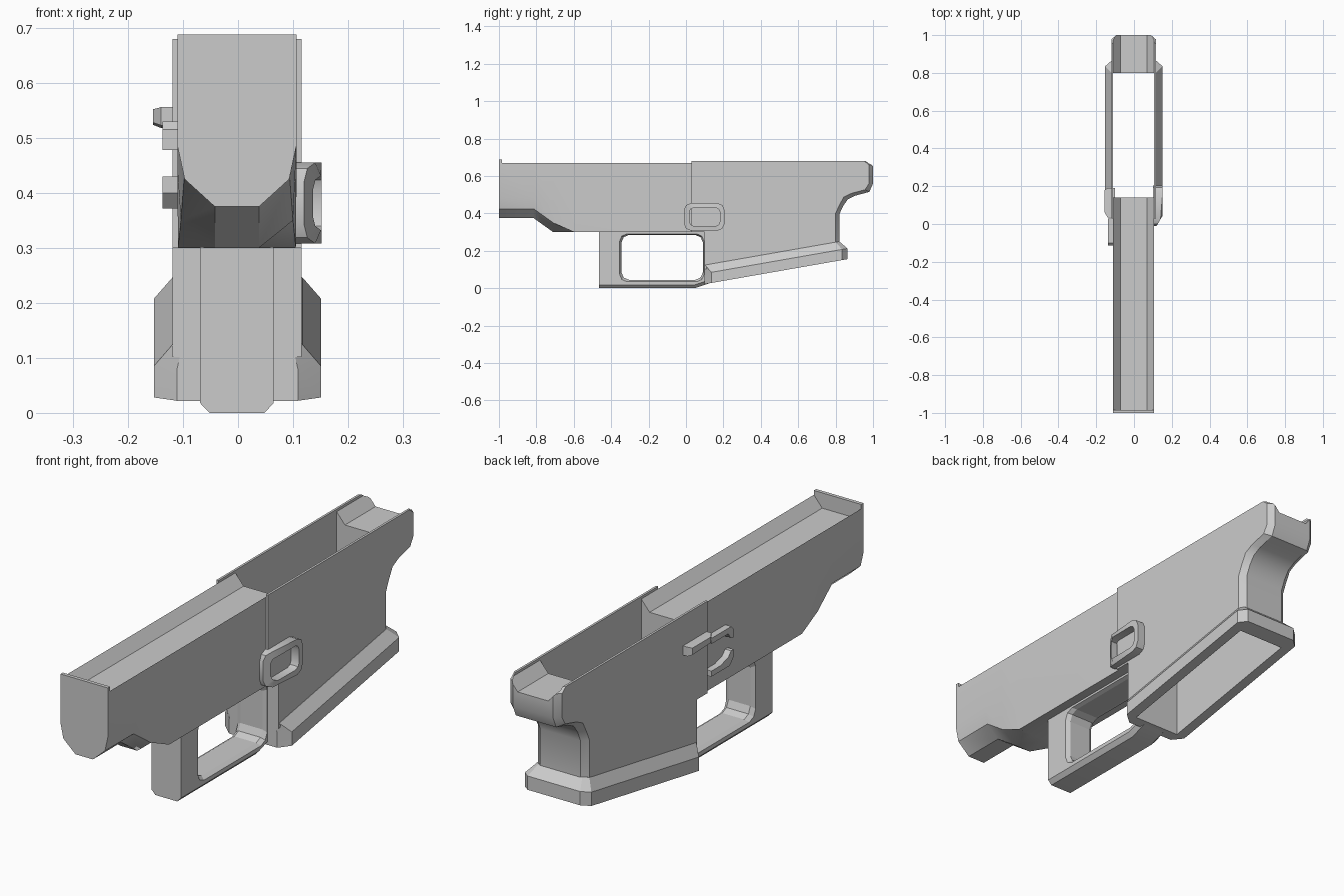
import bpy, bmesh
from math import radians

if "Cube" in bpy.data.objects:
    bpy.data.objects.remove(bpy.data.objects["Cube"])

CX = -0.002  # middle of the main body


def loft(name, rings, loop=False, smooth=30):
    """Skin a list of equal-length rings of 3D points; cap the ends unless looped."""
    bm = bmesh.new()
    vs = [[bm.verts.new(p) for p in r] for r in rings]
    n, m = len(rings[0]), len(rings)
    for i in range(m if loop else m - 1):
        a, b = vs[i], vs[(i + 1) % m]
        for j in range(n):
            k = (j + 1) % n
            bm.faces.new((a[j], a[k], b[k], b[j]))
    if not loop:
        bm.faces.new(vs[0])
        bm.faces.new(vs[-1])
    bmesh.ops.recalc_face_normals(bm, faces=bm.faces)
    me = bpy.data.meshes.new(name)
    bm.to_mesh(me)
    bm.free()
    ob = bpy.data.objects.new(name, me)
    bpy.context.collection.objects.link(ob)
    if smooth:
        bpy.ops.object.select_all(action='DESELECT')
        ob.select_set(True)
        bpy.context.view_layer.objects.active = ob
        bpy.ops.object.shade_smooth_by_angle(angle=radians(smooth))
    return ob


def side(name, layers, **kw):
    """Layers of (x, [(y, z), ...]) skinned across x."""
    return loft(name, [[(x, y, z) for y, z in p] for x, p in layers], **kw)


def cross(pts, y):
    """Mirror a half cross-section of (x, z) at depth y."""
    return [(CX + x, y, z) for x, z in pts] + [(CX - x, y, z) for x, z in reversed(pts)]


def cut(ob, cutter):
    m = ob.modifiers.new("cut", 'BOOLEAN')
    m.operation = 'DIFFERENCE'
    m.solver = 'EXACT'
    m.object = cutter
    cutter.hide_render = True
    cutter.hide_set(True)


def sole(y):
    """Height of the sloping underside of the well."""
    return 0.022 + 0.175 * (y - 0.10)


# front body: trough on top, narrow rounded nose running into a square belly
trough = [(0.070, 0.625), (0.108, 0.67)]
bodies = [
    (-0.99, [(0.108, 0.485), (0.095, 0.425), (0.04, 0.375)]),
    (-0.815, [(0.108, 0.485), (0.096, 0.425), (0.04, 0.375)]),
    (-0.71, [(0.108, 0.44), (0.102, 0.35), (0.04, 0.30)]),
    (-0.60, [(0.108, 0.40), (0.107, 0.301), (0.04, 0.30)]),
    (0.05, [(0.108, 0.40), (0.107, 0.301), (0.04, 0.30)]),
]
loft("front_body", [cross(trough + p, y) for y, p in bodies])

# end plate with a small raised lip
plate = [(0.108, 0.688), (0.108, 0.485), (0.095, 0.425), (0.04, 0.375)]
loft("end_plate", [cross(plate, y) for y in (-1.0, -0.985)])

# rear well housing with chamfered back corners
fixed = [(0.70, sole(0.70) + 0.08), (0.10, sole(0.10) + 0.08), (0.10, 0.30),
         (0.03, 0.30), (0.03, 0.68)]
back = [(0.975, 0.68), (1.0, 0.66), (1.0, 0.56), (0.98, 0.515), (0.905, 0.495),
        (0.865, 0.475), (0.84, 0.44), (0.822, 0.40), (0.822, sole(0.82) + 0.08)]
outer = fixed + back
inset = fixed + [(y - 0.022, z + (0.012 if 0.45 < z < 0.56 else 0)) for y, z in back]
well = side("well_housing", [(CX - 0.1175, inset), (CX - 0.092, outer),
                             (CX + 0.092, outer), (CX + 0.1175, inset)])

# flared skirt around the bottom of the well
narrow = [(0.10, 0.10), (0.118, 0.102), (0.118, 0.80), (0.10, 0.82)]
wide = [(0.11, 0.10), (0.152, 0.135), (0.152, 0.835), (0.12, 0.863)]


def skirt_ring(half, lift):
    pts = half + [(-x, y) for x, y in reversed(half)]
    return [(CX * 0.5 + x, y, sole(y) + lift) for x, y in pts]


skirt = loft("well_skirt", [skirt_ring(narrow, 0.102), skirt_ring(wide, 0.057),
                            skirt_ring(wide, 0.0)])

# through pocket and top trough cutters
pocket = loft("pocket_cutter", [[(CX + x, y, z) for x, y in
              ((-0.108, 0.14), (0.108, 0.14), (0.108, 0.80), (-0.108, 0.80))]
              for z in (-0.2, 0.9)], smooth=0)
groove = loft("trough_cutter", [cross([(0.070, 0.625), (0.108, 0.67), (0.108, 0.75)], y)
                                for y in (-0.05, 1.1)], smooth=0)
cut(well, pocket)
cut(well, groove)
cut(skirt, pocket)

# guard loop with a chamfered underside and a rounded opening
g_out = [(-0.465, 0.31), (-0.465, 0.0), (0.045, 0.0), (0.13, 0.028), (0.13, 0.31)]
g_in = [(y, z + 0.018 if z < 0.1 else z) for y, z in g_out]
guard = side("guard_loop", [(CX - 0.067, g_in), (CX - 0.05, g_out),
                            (CX + 0.05, g_out), (CX + 0.067, g_in)])


def rounded(y0, y1, z0, z1, c):
    """Rectangle in y, z with softened corners."""
    d = c * 0.3
    return [(y0 + c, z0), (y1 - c, z0), (y1 - d, z0 + d), (y1, z0 + c), (y1, z1 - c),
            (y1 - d, z1 - d), (y1 - c, z1), (y0 + c, z1), (y0 + d, z1 - d),
            (y0, z1 - c), (y0, z0 + c), (y0 + d, z0 + d)]


small, big = rounded(-0.345, 0.09, 0.045, 0.285, 0.04), rounded(-0.357, 0.098, 0.033, 0.292, 0.04)
opening = side("opening_cutter", [(CX - 0.07, big), (CX - 0.05, small),
                                  (CX + 0.05, small), (CX + 0.07, big)], smooth=0)
cut(guard, opening)

# fence ring on the right side, sloping down toward the front
o_ring = rounded(-0.01, 0.205, 0.308, 0.455, 0.035)
i_ring = rounded(0.018, 0.182, 0.332, 0.431, 0.025)


def raised(pts):
    return [(0.12 + 0.032 * min(1, max(0, (y + 0.01) / 0.055)), y, z) for y, z in pts]


loft("side_fence", [[(0.10, y, z) for y, z in o_ring], raised(o_ring), raised(i_ring),
                    [(0.10, y, z) for y, z in i_ring]], loop=True)

# lever on the left side
lever = [(0.035, 0.523), (0.19, 0.518), (0.19, 0.556), (0.035, 0.556)]
lever_face = [(0.06, 0.528), (0.18, 0.524), (0.18, 0.552), (0.06, 0.552)]
side("side_lever", [(-0.10, lever), (-0.14, lever), (-0.155, lever_face)])

# two curved ridges in front of the lever
upper = [(0.03, 0.53), (-0.10, 0.53), (-0.115, 0.515), (-0.115, 0.478), (-0.095, 0.485),
         (-0.08, 0.507), (0.03, 0.507)]
lower = [(0.03, 0.372), (0.03, 0.395), (-0.03, 0.395), (-0.08, 0.41), (-0.098, 0.43),
         (-0.115, 0.43), (-0.115, 0.40), (-0.09, 0.372)]
for name, pts in (("upper_ridge", upper), ("lower_ridge", lower)):
    side(name, [(-0.10, pts), (-0.137, pts)])
